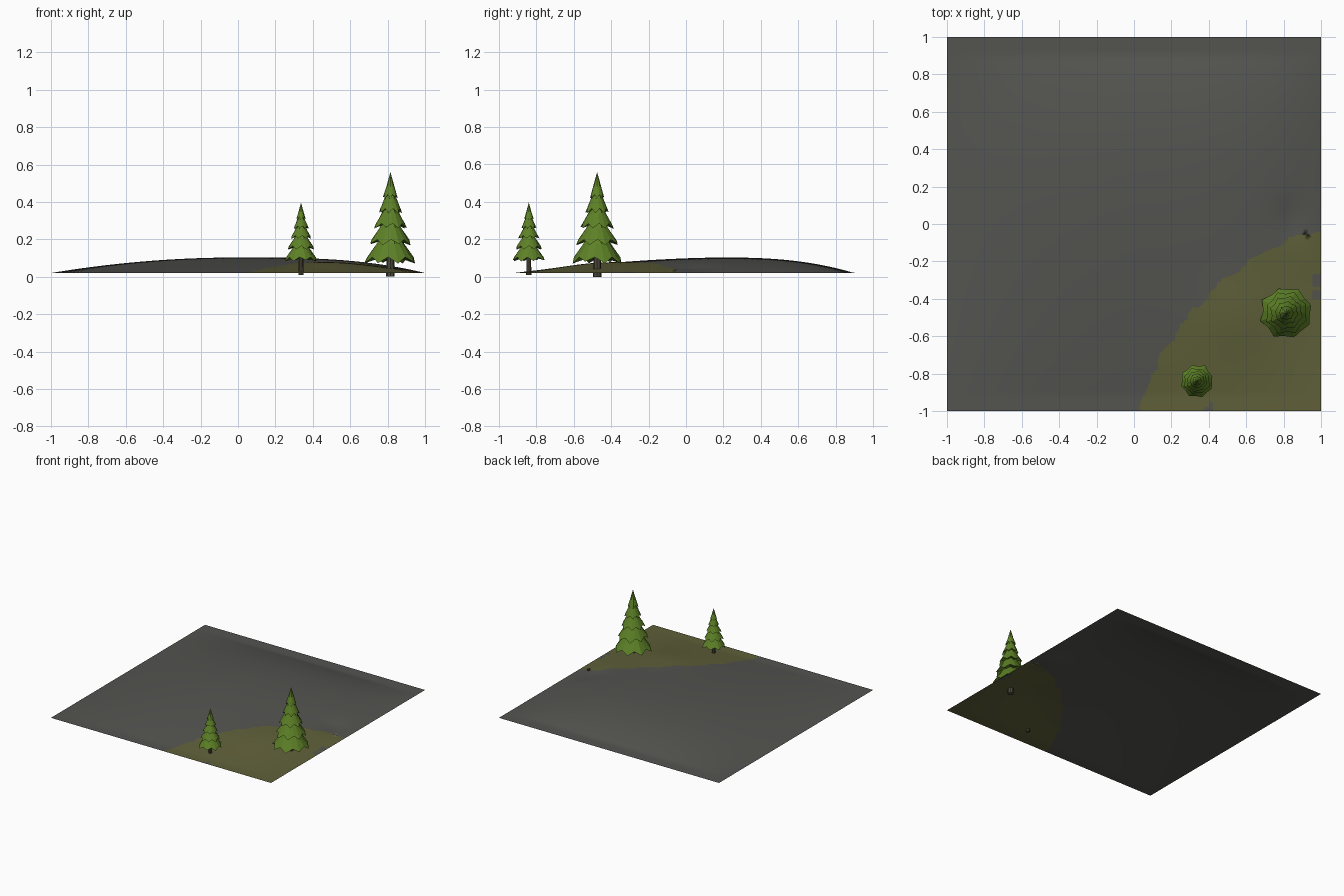
import bpy, bmesh, math, random

if "Cube" in bpy.data.objects:
    bpy.data.objects.remove(bpy.data.objects["Cube"])
random.seed(4)


def material(name, rgb):
    m = bpy.data.materials.new(name)
    m.diffuse_color = (*rgb, 1)
    m.use_nodes = True
    m.node_tree.nodes["Principled BSDF"].inputs["Base Color"].default_value = m.diffuse_color
    return m


ROCK = material("dark grey ground", (0.088, 0.088, 0.081))
GRASS = material("olive grass", (0.115, 0.115, 0.042))
LEAF = material("pine green", (0.11, 0.22, 0.02))
BARK = material("dark bark", (0.075, 0.068, 0.04))


def finish(bm, name, mats, smooth=False):
    me = bpy.data.meshes.new(name)
    for f in bm.faces:
        f.smooth = smooth
    bm.to_mesh(me)
    bm.free()
    for m in mats:
        me.materials.append(m)
    ob = bpy.data.objects.new(name, me)
    bpy.context.collection.objects.link(ob)
    return ob


def bump(x, y, cx, cy, r):
    return math.exp(-((x - cx) ** 2 + (y - cy) ** 2) / (r * r))


# Low mound: flat rim at 0.02, crest slightly behind the middle
def height(x, y):
    p = 1 - abs(x) ** (2 if x < 0 else 3)
    t = (y - 0.2) / 0.7 if y > 0.2 else (0.2 - y) / 1.12
    q = max(0, 1 - t ** (2.5 if y > 0.2 else 1.7))
    h = 0.083 * p * q
    rim = min(1, (1 - abs(x)) * 6)
    h += rim * (0.014 * bump(x, y, 0.55, -0.5, 0.2) - 0.015 * bump(x, y, 0.86, 0.03, 0.12))
    return 0.02 + max(0, h)


# Wavy quarter-round edge of the grass, around the front right corner
def grass_radius(x, y):
    a = math.atan2(y + 1, 1 - x)
    return 0.965 - 0.1 * math.sin(2 * a) + 0.008 * math.sin(23 * a) + 0.005 * math.sin(41 * a)


# Ground sheet
N = 90
bm = bmesh.new()
bmesh.ops.create_grid(bm, x_segments=N, y_segments=N, size=1)
for v in bm.verts:
    x, y = v.co.x, v.co.y
    d = math.hypot(x - 1, y + 1)
    r = grass_radius(x, y)
    if abs(d - r) < 1.2 / N:          # snap nearby vertices to the grass edge
        x, y = 1 + (x - 1) * r / d, -1 + (y + 1) * r / d
    v.co = (x, y, height(x, y))
bare = [(0.985, -0.3, 0.04), (0.98, -0.38, 0.025), (0.41, -0.985, 0.022)]
for f in bm.faces:
    c = f.calc_center_median()
    grassy = math.hypot(c.x - 1, c.y + 1) < grass_radius(c.x, c.y)
    if any(math.hypot(c.x - a, c.y - b) < r for a, b, r in bare):
        grassy = False
    f.material_index = int(grassy)
finish(bm, "ground", [ROCK, GRASS], True)


# One skirt of branches: flared cone with a scalloped rim and a hollow underside
def skirt(bm, cx, cy, z, top, r, lobes, turn):
    n = lobes * 2
    rim, mid = [], []
    dz = 0.1 * (top - z)
    for i in range(n):
        a = turn + 2 * math.pi * i / n
        tip = i % 2 == 0
        k = r * (random.uniform(0.94, 1.05) if tip else 0.87)
        zz = z + (random.uniform(-0.02, 0.5) * dz if tip else dz * 1.5)
        rim.append(bm.verts.new((cx + k * math.cos(a), cy + k * math.sin(a), zz)))
        k = r * (0.54 if tip else 0.5)
        mid.append(bm.verts.new((cx + k * math.cos(a), cy + k * math.sin(a), z + 0.45 * (top - z))))
    apex = bm.verts.new((cx, cy, top))
    under = bm.verts.new((cx, cy, z + 2 * dz))
    for i in range(n):
        j = (i + 1) % n
        bm.faces.new((rim[i], rim[j], mid[j], mid[i]))
        bm.faces.new((mid[i], mid[j], apex))
        bm.faces.new((rim[j], rim[i], under))


# Pine tree: five overlapping skirts on a tapered trunk
TIERS = [(0.0, 0.48, 1.0), (0.2, 0.62, 0.81), (0.38, 0.76, 0.63), (0.55, 0.89, 0.45), (0.71, 1.0, 0.28)]


def pine(name, cx, cy, base, low, tip, r, trunk_r):
    bm = bmesh.new()
    for i, (a, b, k) in enumerate(TIERS):
        skirt(bm, cx, cy, low + a * (tip - low), low + b * (tip - low), r * k, 8, i * 0.9 + 0.3)
    finish(bm, name + "_branches", [LEAF])
    bm = bmesh.new()
    h = low + 0.15 * (tip - low) - base
    bmesh.ops.create_cone(bm, cap_ends=True, segments=8, radius1=trunk_r, radius2=trunk_r * 0.8, depth=h)
    bmesh.ops.translate(bm, vec=(cx, cy, base + h / 2), verts=bm.verts)
    finish(bm, name + "_trunk", [BARK])


pine("large_pine", 0.815, -0.475, 0.0, 0.07, 0.56, 0.143, 0.023)
pine("small_pine", 0.337, -0.84, 0.01, 0.082, 0.397, 0.091, 0.014)
